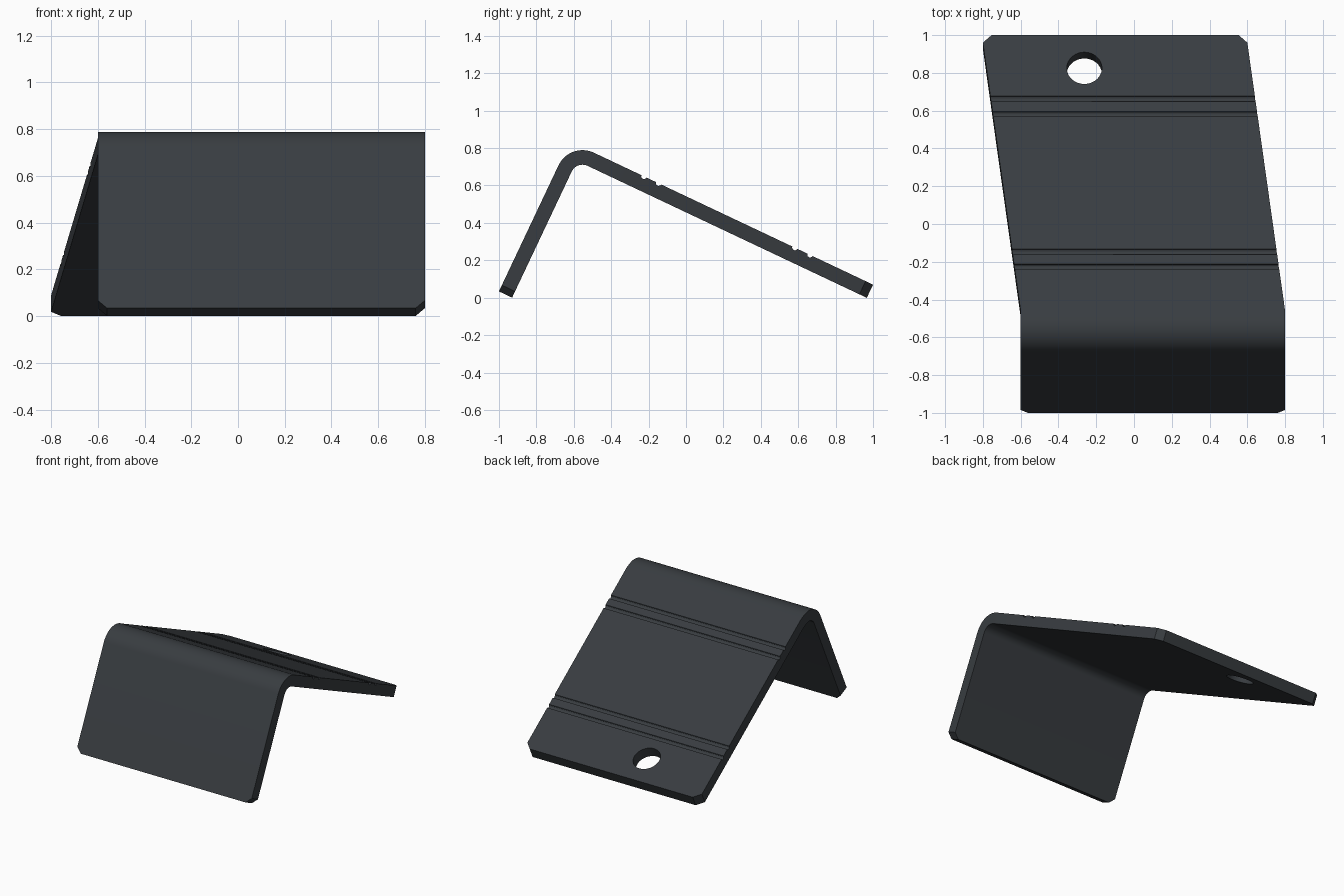
import bpy, bmesh
from math import radians, sin, cos, pi
from mathutils import Vector, Matrix

if "Cube" in bpy.data.objects:
    bpy.data.objects.remove(bpy.data.objects["Cube"])

A = radians(25.3)                        # tilt of the long flange
T, R = 0.078, 0.142                      # sheet thickness, outer bend radius
CORNER = Vector((0, -0.621, 0.836))      # where the outer faces would meet
LONG = Vector((0, cos(A), -sin(A)))      # direction down the long flange
SHORT = Vector((0, -sin(A), -cos(A)))    # direction down the short flange
L_LONG, L_SHORT, SHEAR_START, CUT = 1.793, 0.8875, 0.178, 0.044


def shift(u):
    """Sideways slant of the long flange."""
    f = (u - SHEAR_START) / (L_LONG - CUT - SHEAR_START)
    return -0.2 * min(max(f, 0), 1)


stations = []                            # outer point, inner point, left x, right x

# short flange with clipped corners
for s, inset in ((L_SHORT, 0.04), (L_SHORT - 0.037, 0)):
    p = CORNER + SHORT * s
    stations.append((p, p + LONG * T, -0.6 + inset, 0.8 - inset))

# rounded bend
center = CORNER + (LONG + SHORT) * R
for i in range(17):
    t = i / 16 * pi / 2
    n = -LONG * cos(t) - SHORT * sin(t)
    stations.append((center + n * R, center + n * (R - T), -0.6, 0.8))


# long flange, slanted, with four shallow grooves
def add_long(u, depth=0, inset=0):
    p = CORNER + LONG * u
    d = shift(u)
    stations.append((p + SHORT * depth, p + SHORT * T, -0.6 + d + inset, 0.8 + d - inset))


add_long(SHEAR_START)
for y in (-0.225, -0.147, 0.582, 0.663):
    u = (y - CORNER.y) / cos(A)
    for k in range(7):
        t = pi * k / 6
        add_long(u - 0.015 * cos(t), 0.014 * sin(t))
add_long(L_LONG - CUT)
add_long(L_LONG, 0, 0.046)

# loft the stations into one bent sheet
bm = bmesh.new()
rings = []
for o, i, xl, xr in stations:
    rings.append([bm.verts.new((x, p.y, p.z)) for x, p in ((xl, o), (xr, o), (xr, i), (xl, i))])
for a, b in zip(rings, rings[1:]):
    for k in range(4):
        j = (k + 1) % 4
        bm.faces.new((a[k], a[j], b[j], b[k]))
bm.faces.new(rings[0])
bm.faces.new(rings[-1][::-1])
bmesh.ops.recalc_face_normals(bm, faces=bm.faces)
mesh = bpy.data.meshes.new("bent_plate")
bm.to_mesh(mesh)
bm.free()
plate = bpy.data.objects.new("bent_plate", mesh)
bpy.context.collection.objects.link(plate)

# round hole near the end of the long flange
hole_at = CORNER + LONG * 1.6 + Vector((-0.263, 0, 0))
bpy.ops.mesh.primitive_cylinder_add(vertices=48, radius=0.093, depth=0.5,
                                    location=hole_at, rotation=(-A, 0, 0))
cutter = bpy.context.object
cutter.name = "hole_cutter"
cutter.hide_render = True
mod = plate.modifiers.new("hole", 'BOOLEAN')
mod.operation, mod.solver, mod.object = 'DIFFERENCE', 'EXACT', cutter

bpy.ops.object.select_all(action='DESELECT')
plate.select_set(True)
bpy.context.view_layer.objects.active = plate
bpy.ops.object.modifier_apply(modifier=mod.name)
bpy.data.objects.remove(cutter)

# dark painted metal
mat = bpy.data.materials.new("dark_metal")
mat.diffuse_color = (0.04, 0.046, 0.052, 1)
mat.use_nodes = True
mat.node_tree.nodes["Principled BSDF"].inputs["Base Color"].default_value = mat.diffuse_color
plate.data.materials.clear()
plate.data.materials.append(mat)
bpy.ops.object.shade_smooth_by_angle(angle=radians(30))
